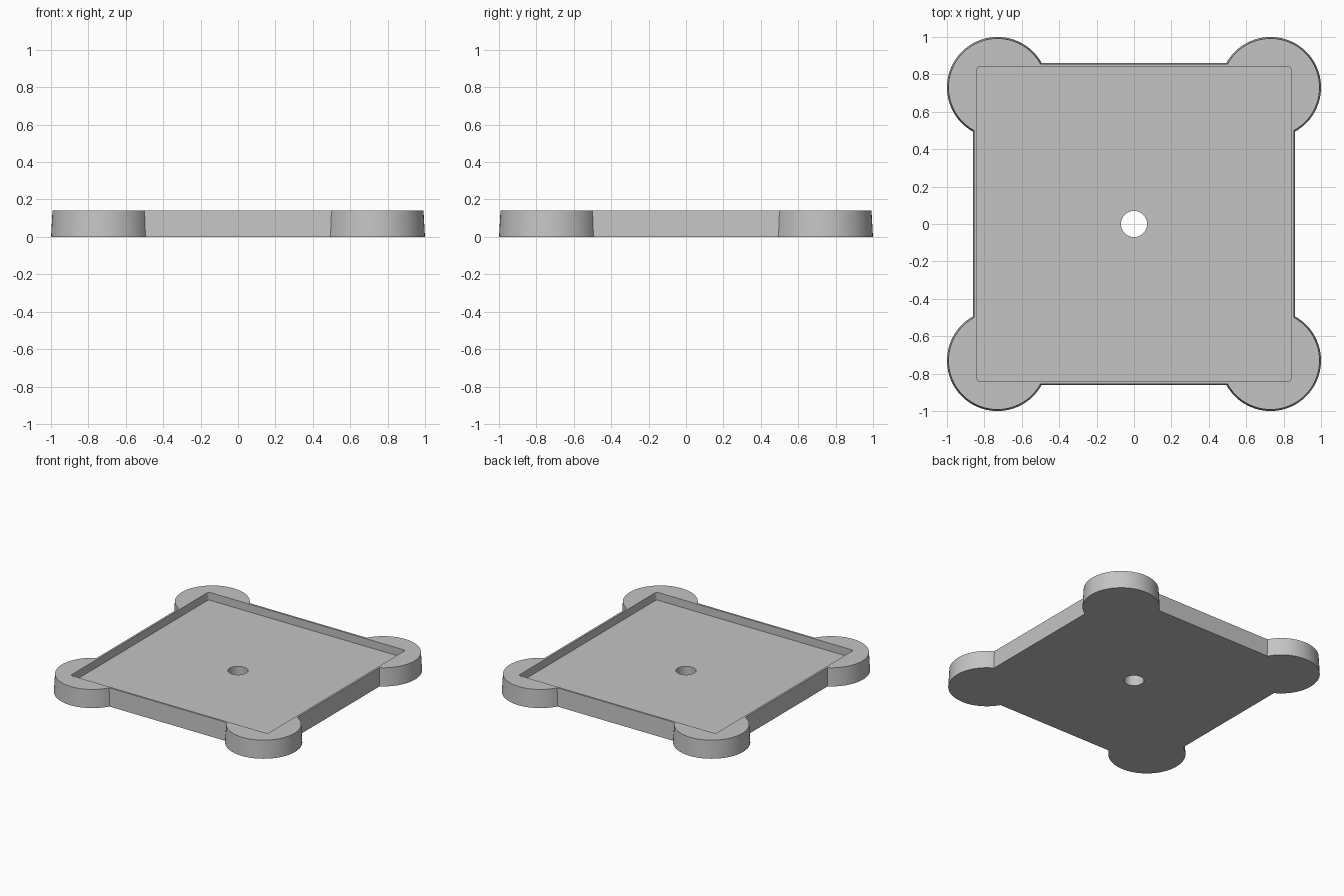
import bpy, bmesh
from math import pi, cos, sin, asin, radians

if "Cube" in bpy.data.objects:
    bpy.data.objects.remove(bpy.data.objects["Cube"])

HEIGHT, FLOOR = 0.14, 0.08
LOBE = 0.73          # corner disc centre

grey = bpy.data.materials.new("light_grey")
grey.use_nodes = True
colour = (0.55, 0.55, 0.55, 1)
grey.diffuse_color = colour
grey.node_tree.nodes["Principled BSDF"].inputs["Base Color"].default_value = colour


def corner_arcs(centre, radius, start, end, steps):
    """Four arcs, one round each corner of a square, as one closed outline."""
    pts = []
    for quarter in range(4):
        turn = quarter * pi / 2
        for i in range(steps + 1):
            a = start + (end - start) * i / steps
            x, y = centre + radius * cos(a), centre + radius * sin(a)
            pts.append((x * cos(turn) - y * sin(turn), x * sin(turn) + y * cos(turn)))
    return pts


def plate_outline(side, radius):
    """Square plate with a disc at each corner."""
    start = -pi / 2 + asin((side - LOBE) / radius)
    return corner_arcs(LOBE, radius, start, pi / 2 - start, 40)


def solid(name, bottom, top, z0, z1):
    """Closed solid between two matching outlines."""
    bm = bmesh.new()
    low = [bm.verts.new((x, y, z0)) for x, y in bottom]
    high = [bm.verts.new((x, y, z1)) for x, y in top]
    bm.faces.new(low[::-1])
    bm.faces.new(high)
    n = len(low)
    for i in range(n):
        j = (i + 1) % n
        bm.faces.new((low[i], low[j], high[j], high[i]))
    mesh = bpy.data.meshes.new(name)
    bm.to_mesh(mesh)
    bm.free()
    mesh.materials.append(grey)
    obj = bpy.data.objects.new(name, mesh)
    bpy.context.collection.objects.link(obj)
    return obj


# Tray body, slightly narrower at the top
tray = solid("tray", plate_outline(0.862, 0.27), plate_outline(0.855, 0.262), 0, HEIGHT)

# Recess with small rounded corners, and the centre hole
recess = corner_arcs(0.825, 0.015, 0, pi / 2, 6)
hole = [(0.07 * cos(i * pi / 32), 0.07 * sin(i * pi / 32)) for i in range(64)]
cutters = [solid("recess_cutter", recess, recess, FLOOR, HEIGHT + 0.1),
           solid("hole_cutter", hole, hole, -0.1, HEIGHT + 0.2)]

bpy.context.view_layer.objects.active = tray
tray.select_set(True)
for cutter in cutters:
    cutter.hide_render = True
    cut = tray.modifiers.new("cut", 'BOOLEAN')
    cut.operation = 'DIFFERENCE'
    cut.solver = 'EXACT'
    cut.object = cutter
    bpy.ops.object.modifier_apply(modifier=cut.name)
    bpy.data.objects.remove(cutter)

bpy.ops.object.shade_smooth_by_angle(angle=radians(30))
